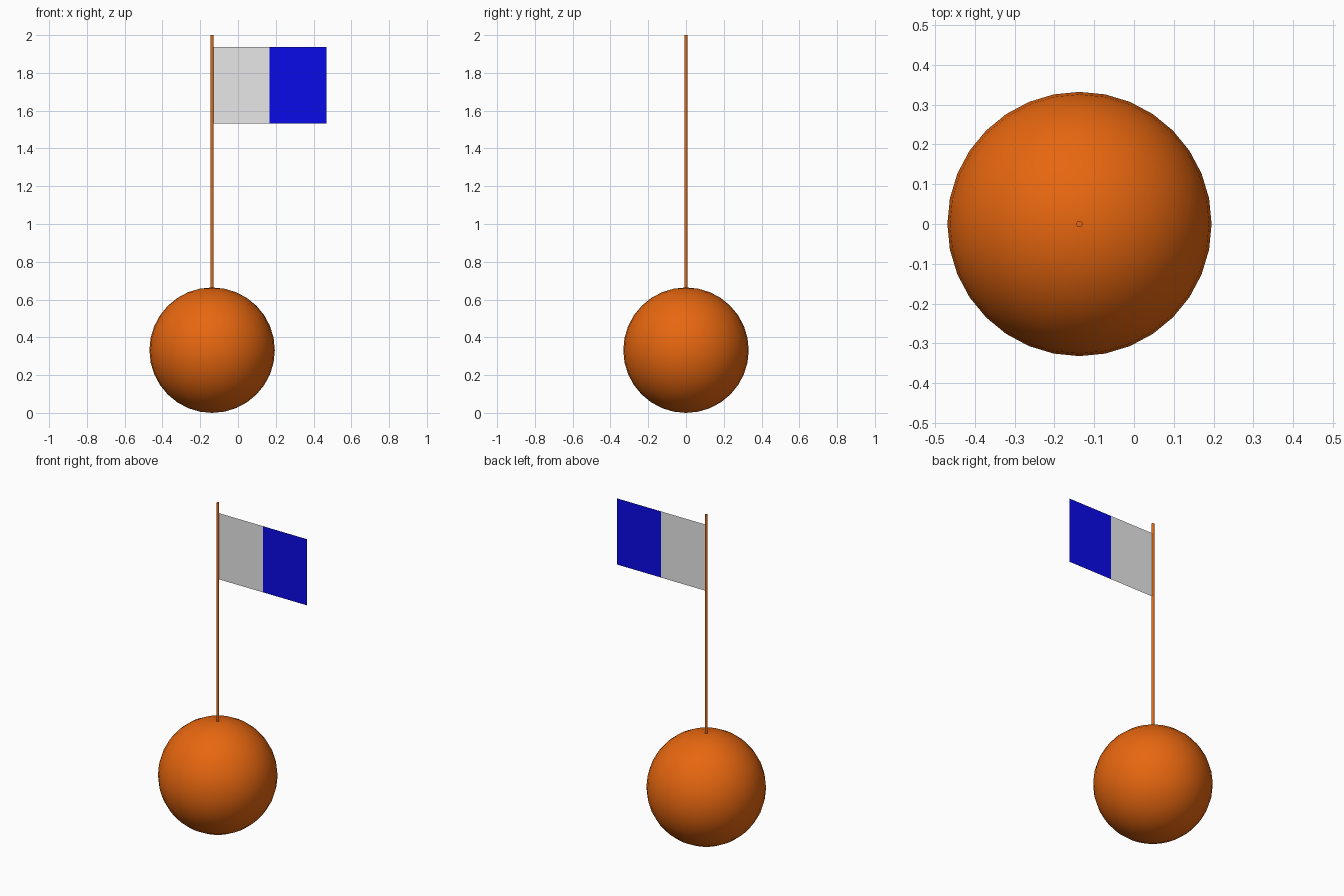
import bpy
import bmesh

if "Cube" in bpy.data.objects:
    bpy.data.objects.remove(bpy.data.objects["Cube"])


def material(name, color):
    m = bpy.data.materials.new(name)
    m.diffuse_color = (*color, 1)
    m.use_nodes = True
    m.node_tree.nodes["Principled BSDF"].inputs["Base Color"].default_value = m.diffuse_color
    return m


orange = material("orange", (0.8, 0.135, 0.005))
grey = material("light_grey", (0.8, 0.8, 0.8))
blue = material("blue", (0.003, 0.003, 0.8))

AXIS_X = -0.137   # pole and ball share this vertical axis
R = 0.332

# Ball base
bpy.ops.mesh.primitive_uv_sphere_add(segments=32, ring_count=16, radius=R,
                                     location=(AXIS_X, 0, R))
ball = bpy.context.object
ball.name = "ball_base"
ball.data.materials.append(orange)
bpy.ops.object.shade_smooth()

# Pole, sunk slightly into the ball
bottom, top = 0.64, 2.0
bpy.ops.mesh.primitive_cylinder_add(vertices=16, radius=0.008, depth=top - bottom,
                                    location=(AXIS_X, 0, (top + bottom) / 2))
pole = bpy.context.object
pole.name = "pole"
pole.data.materials.append(orange)
bpy.ops.object.shade_smooth_by_angle()

# Flag: one flat sheet of two panels
bm = bmesh.new()
columns = [(bm.verts.new((x, 0, 1.533)), bm.verts.new((x, 0, 1.938)))
           for x in (-0.133, 0.168, 0.468)]
for i, (a, b) in enumerate(zip(columns, columns[1:])):
    face = bm.faces.new((a[0], b[0], b[1], a[1]))
    face.material_index = i
mesh = bpy.data.meshes.new("flag")
bm.to_mesh(mesh)
bm.free()
mesh.materials.append(grey)
mesh.materials.append(blue)
bpy.context.collection.objects.link(bpy.data.objects.new("flag", mesh))
